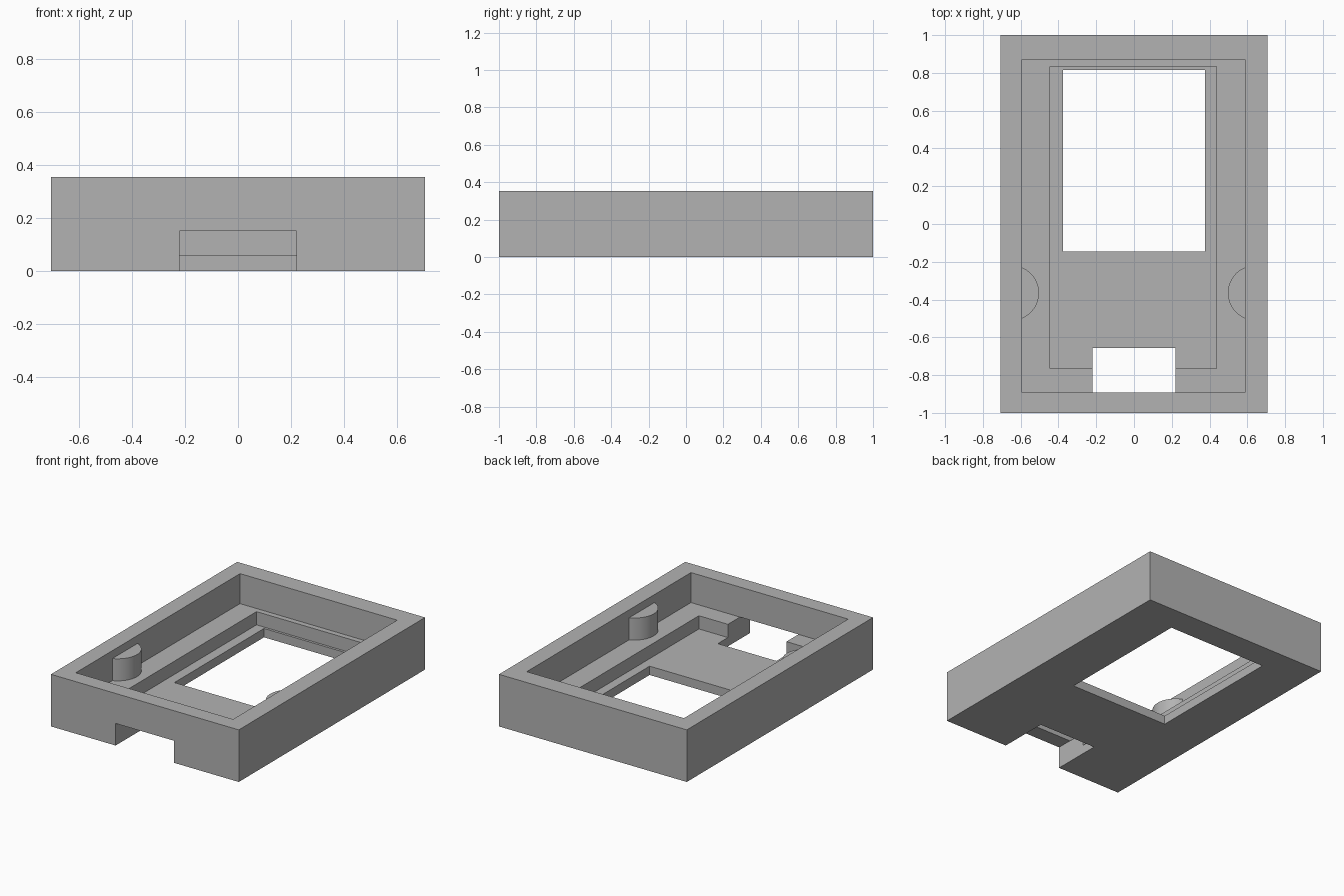
import bpy, bmesh, math

cube = bpy.data.objects.get("Cube")
if cube:
    bpy.data.objects.remove(cube, do_unlink=True)

# Single plain grey material
GREY = (0.45, 0.45, 0.45, 1.0)
grey = bpy.data.materials.new("plain grey")
grey.use_nodes = True
grey.diffuse_color = GREY
grey.node_tree.nodes["Principled BSDF"].inputs["Base Color"].default_value = GREY

HEIGHT, LEDGE, FLOOR = 0.354, 0.15, 0.06
SHIFT = -0.003          # recesses sit slightly off centre


def prism(name, outline, z0, z1):
    """Extrude a counter-clockwise outline between two heights."""
    bm = bmesh.new()
    face = bm.faces.new([bm.verts.new((x, y, z0)) for x, y in outline])
    top = bmesh.ops.extrude_face_region(bm, geom=[face])["geom"]
    bmesh.ops.translate(bm, vec=(0, 0, z1 - z0),
                        verts=[v for v in top if isinstance(v, bmesh.types.BMVert)])
    bmesh.ops.recalc_face_normals(bm, faces=bm.faces)
    mesh = bpy.data.meshes.new(name)
    bm.to_mesh(mesh)
    bm.free()
    mesh.materials.append(grey)
    obj = bpy.data.objects.new(name, mesh)
    bpy.context.collection.objects.link(obj)
    return obj


def box(name, x0, x1, y0, y1, z0, z1):
    return prism(name, [(x0, y0), (x1, y0), (x1, y1), (x0, y1)], z0, z1)


def cut(target, cutter):
    mod = target.modifiers.new(cutter.name, 'BOOLEAN')
    mod.operation = 'DIFFERENCE'
    mod.solver = 'EXACT'
    mod.object = cutter
    bpy.context.view_layer.objects.active = target
    bpy.ops.object.modifier_apply(modifier=mod.name)
    bpy.data.objects.remove(cutter, do_unlink=True)


# Case body with stepped recess, screen window and cable slot
case = box("case_body", -0.706, 0.706, -1, 1, 0, HEIGHT)
cut(case, box("upper_recess", SHIFT - 0.591, SHIFT + 0.591, -0.893, 0.87, LEDGE, 0.5))
cut(case, box("lower_recess", SHIFT - 0.441, SHIFT + 0.441, -0.764, 0.833, FLOOR, 0.3))
cut(case, box("screen_window", -0.376, 0.376, -0.146, 0.816, -0.1, 0.2))
cut(case, box("cable_slot", -0.22, 0.22, -1.1, -0.656, -0.1, LEDGE))

# Rounded posts standing on the ledge against each side wall
RADIUS, CENTRE_Y, CENTRE_X = 0.146, -0.365, 0.646
SPAN = math.acos((CENTRE_X - 0.591) / RADIUS)
STEPS = 24
for side, name in ((1, "left_post"), (-1, "right_post")):
    arc = []
    for i in range(STEPS + 1):
        a = SPAN * (2 * i / STEPS - 1)
        arc.append((side * (CENTRE_X - RADIUS * math.cos(a)) + SHIFT,
                    CENTRE_Y + RADIUS * math.sin(a)))
    # Root of the post is embedded in the wall
    root_x = side * 0.62 + SHIFT
    arc += [(root_x, arc[-1][1]), (root_x, arc[0][1])]
    post = prism(name, arc, LEDGE - 0.02, 0.30)
    bpy.ops.object.select_all(action='DESELECT')
    post.select_set(True)
    bpy.context.view_layer.objects.active = post
    bpy.ops.object.shade_smooth_by_angle(angle=math.radians(30))
